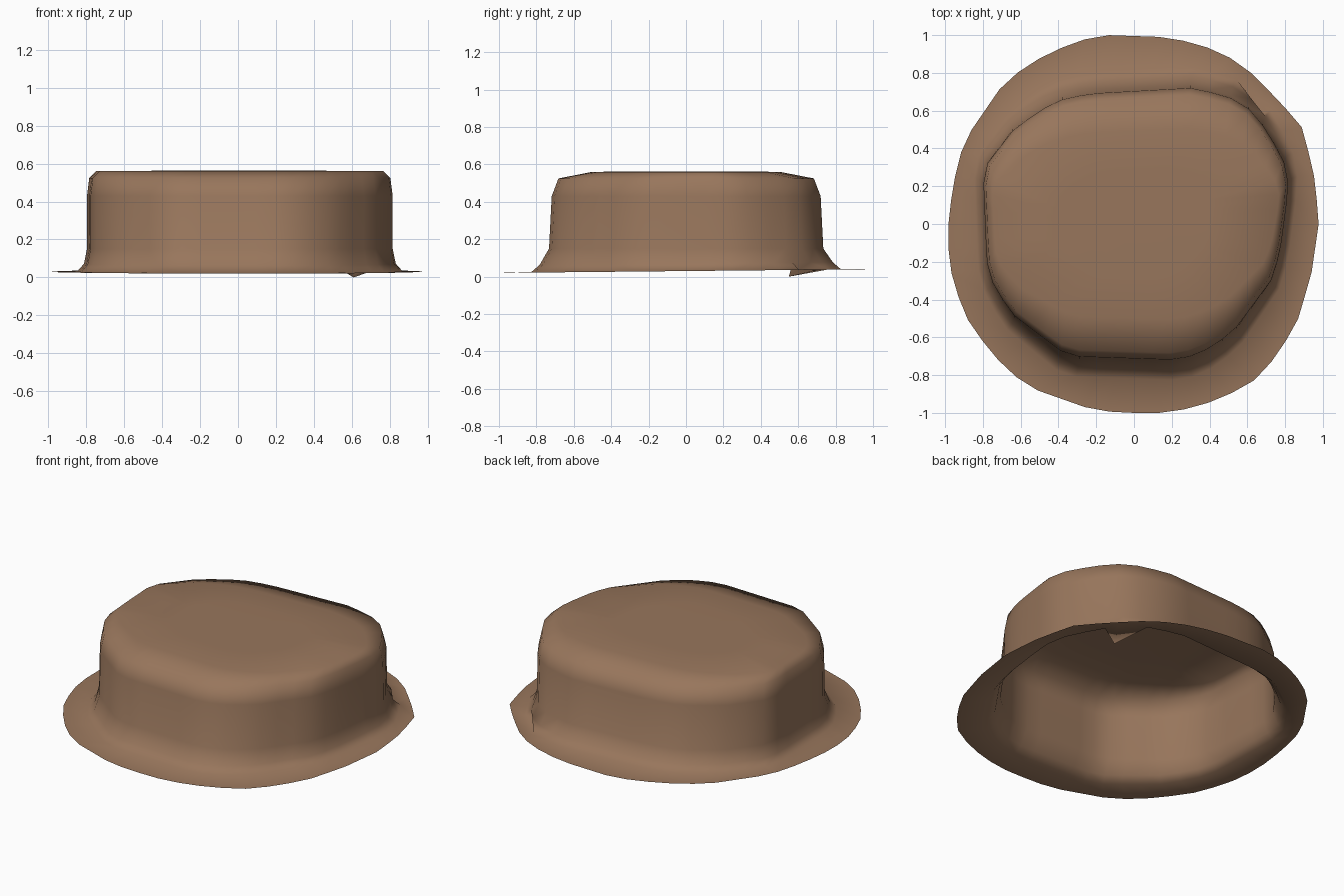
import bpy, bmesh, math
from mathutils import Vector

cube = bpy.data.objects.get("Cube")
if cube:
    bpy.data.objects.remove(cube, do_unlink=True)

# Brown felt
felt = bpy.data.materials.new("brown felt")
felt.use_nodes = True
felt.diffuse_color = (0.314, 0.181, 0.107, 1)
felt.node_tree.nodes["Principled BSDF"].inputs["Base Color"].default_value = felt.diffuse_color

SIDES = 48

# Irregular plan outlines of brim and crown
BRIM = [(-.14, 1), (.15, .99), (.32, .96), (.48, .9), (.62, .8), (.77, .65), (.89, .51),
        (.95, .28), (.98, .02), (.94, -.26), (.87, -.5), (.77, -.68), (.65, -.82),
        (.49, -.91), (.33, -.97), (.16, -1), (-.08, -1), (-.23, -.98), (-.4, -.92),
        (-.57, -.86), (-.74, -.7), (-.87, -.53), (-.96, -.31), (-.99, -.07),
        (-.96, .2), (-.9, .44), (-.68, .76), (-.48, .89), (-.3, .97)]
CROWN = [(-.8, .29), (-.63, .51), (-.42, .65), (-.24, .69), (.3, .72), (.49, .68),
         (.64, .59), (.79, .35), (.82, .2), (.78, -.1), (.74, -.28), (.54, -.55),
         (.42, -.65), (.25, -.72), (-.35, -.7), (-.63, -.49), (-.74, -.34), (-.78, -.2)]


def sample(outline):
    """Points where evenly spaced rays from the centre meet the outline."""
    pts = [Vector(p) for p in outline]
    result = []
    for i in range(SIDES):
        a = math.tau * i / SIDES
        d = Vector((math.cos(a), math.sin(a)))
        for p, q in zip(pts, pts[1:] + pts[:1]):
            e = q - p
            den = d.x * e.y - d.y * e.x
            if abs(den) < 1e-9:
                continue
            r = (p.x * e.y - p.y * e.x) / den
            t = (p.x * d.y - p.y * d.x) / den
            if r > 0 and -1e-6 <= t <= 1 + 1e-6:
                result.append(d * r)
                break
    return result


brim, crown = sample(BRIM), sample(CROWN)

# Rings from brim edge to crown top: outline, x scale, y scale, height
LEVELS = [(brim, 1, 1, .03), (crown, 1.06, 1.15, .033), (crown, 1.02, 1.09, .07),
          (crown, 1, 1.02, .15), (crown, 1, 1, .43), (crown, .985, .95, .525),
          (crown, .94, .7, .56), (crown, .5, .4, .563)]

bm = bmesh.new()
rings = []
for outline, sx, sy, z in LEVELS:
    tilt = .01 if z < .1 else 0
    rings.append([bm.verts.new((p.x * sx, p.y * sy, z + tilt * p.y)) for p in outline])
for low, high in zip(rings, rings[1:]):
    for i in range(SIDES):
        j = (i + 1) % SIDES
        bm.faces.new((low[i], low[j], high[j], high[i]))

# Flat lid of the crown
centre = bm.verts.new((0, 0, .563))
for i in range(SIDES):
    bm.faces.new((rings[-1][i], rings[-1][(i + 1) % SIDES], centre))

# Small pinched fold where the crown meets the brim
fold = min(rings[1], key=lambda v: (v.co.xy - Vector((.65, .65))).length)
fold.co = (.61, .55, 0)

mesh = bpy.data.meshes.new("hat")
bm.to_mesh(mesh)
bm.free()
mesh.materials.append(felt)
for f in mesh.polygons:
    f.use_smooth = True
hat = bpy.data.objects.new("hat", mesh)
bpy.context.collection.objects.link(hat)
